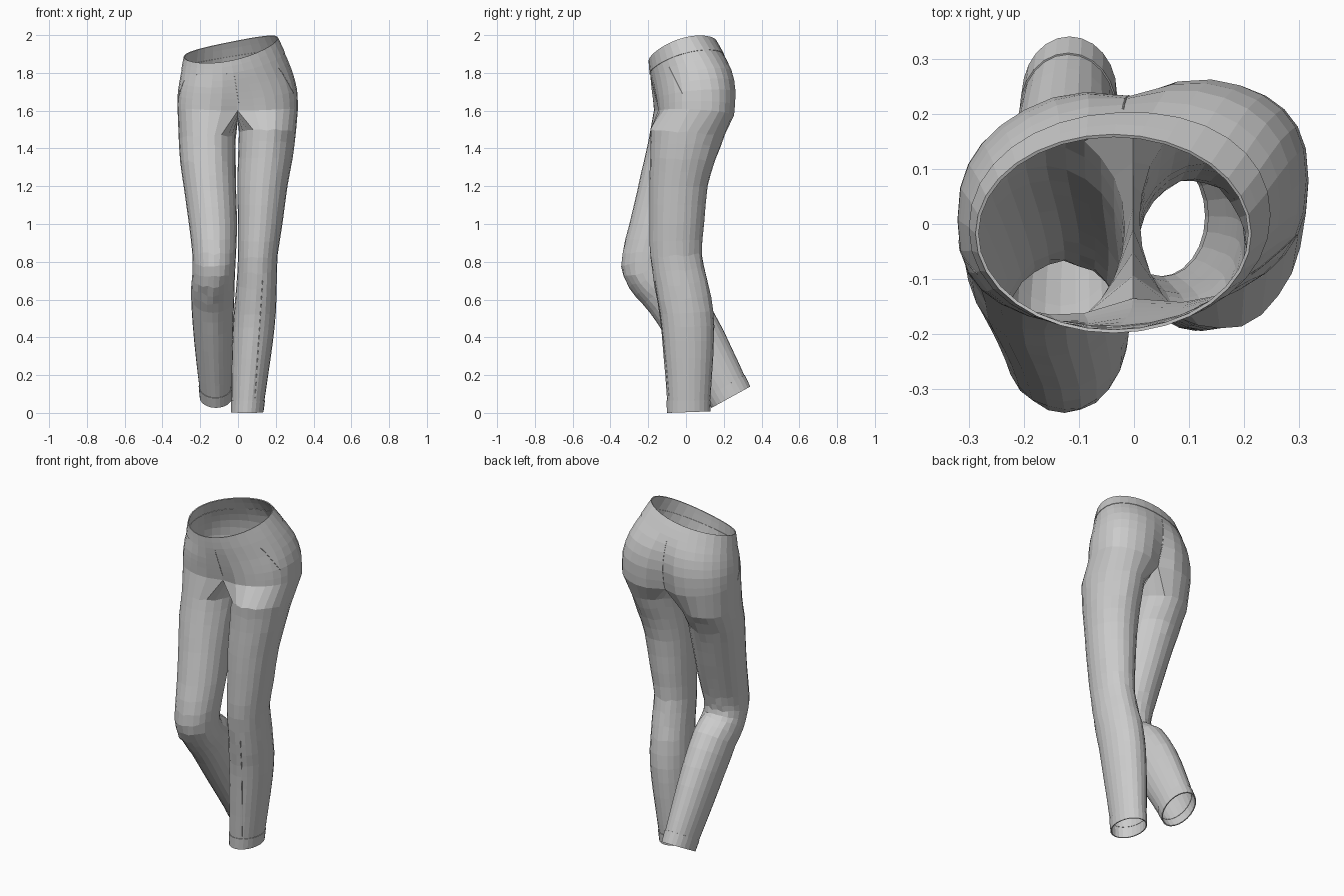
import bpy, bmesh, math, random
from mathutils import Vector
from mathutils.bvhtree import BVHTree

if "Cube" in bpy.data.objects:
    bpy.data.objects.remove(bpy.data.objects["Cube"])

random.seed(3)
NP, NL = 32, 24          # sides of the hip rings and of the leg rings
HALF = NP // 2

# Hip rings: x0, x1, front y, front z, back y, back z, side tilt, roundness, cleft, skew
HIPS = [(-.285, .21, -.195, 1.865, .16, 1.965, .05, 1, 0, 0),
        (-.297, .245, -.19, 1.80, .20, 1.89, .045, .95, 0, .02),
        (-.31, .285, -.182, 1.73, .243, 1.80, .03, .88, .015, .05),
        (-.32, .313, -.172, 1.66, .26, 1.69, .015, .82, .03, .06),
        (-.32, .317, -.165, 1.60, .25, 1.57, 0, .78, .05, .06)]
# Leg rings: x0, x1, front y, front z, back y, back z
STRAIGHT = [(.005, .307, -.19, 1.50, .205, 1.47), (0, .288, -.19, 1.35, .155, 1.34),
            (-.003, .262, -.193, 1.2, .115, 1.2), (0, .235, -.193, 1.0, .095, 1.0),
            (0, .21, -.19, .82, .085, .84), (-.008, .205, -.165, .66, .115, .70),
            (-.022, .2, -.14, .52, .145, .54), (-.03, .185, -.125, .38, .148, .38),
            (-.034, .16, -.11, .2, .138, .2), (-.035, .14, -.1, .065, .128, .065),
            (-.035, .132, -.098, 0, .126, .008)]
BENT = [(-.314, -.012, -.195, 1.47, .18, 1.44), (-.306, -.012, -.225, 1.33, .11, 1.32),
        (-.285, -.01, -.258, 1.18, .06, 1.18), (-.26, -.005, -.30, 1.0, 0, 1.0),
        (-.243, -.01, -.338, .84, -.045, .87), (-.24, -.015, -.33, .72, -.065, .79),
        (-.247, -.018, -.265, .62, -.04, .745), (-.248, -.02, -.19, .53, .04, .69),
        (-.24, -.025, -.11, .41, .15, .53), (-.222, -.03, .01, .225, .245, .34),
        (-.205, -.034, .105, .08, .308, .2), (-.2, -.034, .138, .028, .338, .138)]


def refine(specs, steps):
    """Smoothly interpolate extra rings between the given ones."""
    out = []
    for i in range(len(specs) - 1):
        quad = [specs[max(i - 1, 0)], specs[i], specs[i + 1], specs[min(i + 2, len(specs) - 1)]]
        for s in range(steps):
            t = s / steps
            out.append([.5 * (2 * b + (c - a) * t + (2 * a - 5 * b + 4 * c - d) * t * t
                              + (3 * b - a - 3 * c + d) * t ** 3) for a, b, c, d in zip(*quad)])
    return out + [list(specs[-1])]


def hip_ring(s, grow=0):
    x0, x1, yf, zf, yb, zb, tilt, e, cleft, skew = s
    x0, x1, yf, yb = x0 - grow, x1 + grow, yf - grow, yb + grow
    pts = []
    for j in range(NP):
        a = 2 * math.pi * j / NP
        sn, cs = math.sin(a), math.cos(a)
        u = math.copysign(abs(sn) ** e, sn) if abs(sn) > 1e-6 else 0
        v = math.copysign(abs(cs) ** e, cs) if abs(cs) > 1e-6 else 0
        x = (x0 + x1) / 2 + (x1 - x0) / 2 * u
        y = (yf + yb) / 2 + (yf - yb) / 2 * v + skew * u * .6
        pinch = cleft * math.exp(-(u / .22) ** 2)
        y += -pinch if v < 0 else pinch * .5
        z = (zf + zb) / 2 + (zf - zb) / 2 * v + tilt * u + .02 * u * u
        pts.append(Vector((x, y, z)))
    return pts


def leg_ring(s, side, grow=0):
    x0, x1, yf, zf, yb, zb = s
    c = Vector(((x0 + x1) / 2, (yf + yb) / 2, (zf + zb) / 2))
    h = Vector((0, (yf - yb) / 2, (zf - zb) / 2))
    h *= 1 + grow / h.length
    w = side * ((x1 - x0) / 2 + grow)
    angles = [math.radians(-30 + 15 * k) for k in range(NL)]
    return [c + Vector((w * math.sin(a), 0, 0)) + h * math.cos(a) for a in angles]


def add_ring(bm, pts):
    return [bm.verts.new(p) for p in pts]


def bridge(bm, r1, r2):
    n = len(r1)
    for i in range(n):
        bm.faces.new((r1[i], r1[(i + 1) % n], r2[(i + 1) % n], r2[i]))


def finish(name, bm, thickness):
    bmesh.ops.recalc_face_normals(bm, faces=bm.faces)
    if bm.calc_volume(signed=True) < 0:
        bmesh.ops.reverse_faces(bm, faces=bm.faces)
    me = bpy.data.meshes.new(name)
    bm.to_mesh(me)
    ob = bpy.data.objects.new(name, me)
    bpy.context.collection.objects.link(ob)
    mod = ob.modifiers.new("cloth_thickness", "SOLIDIFY")
    mod.thickness, mod.offset = thickness, -1
    return ob


def tube(name, rings, thickness=.006):
    bm = bmesh.new()
    loops = [add_ring(bm, r) for r in rings]
    for a, b in zip(loops, loops[1:]):
        bridge(bm, a, b)
    return finish(name, bm, thickness)


# Trousers: hip shell that splits at a crotch gusset into two legs
bm = bmesh.new()
hips = [add_ring(bm, hip_ring(s)) for s in refine(HIPS, 2)[2:]]
for a, b in zip(hips, hips[1:]):
    bridge(bm, a, b)
last = hips[-1]
back, front = last[HALF].co, last[0].co
gusset = []
for k in range(1, NL - HALF):
    t = k / (NL - HALF)
    p = back.lerp(front, t)
    p.z -= .04 * math.sin(math.pi * t)
    gusset.append(bm.verts.new(p))

for side, specs in ((1, STRAIGHT), (-1, BENT)):
    prev = [last[(side * j) % NP] for j in range(HALF + 1)] + gusset
    for s in refine(specs[:-1], 2):
        ring = add_ring(bm, leg_ring(s, side))
        # Cloth wrinkles near the knee and the crotch
        z = s[3]
        amp = .004 if .55 < z < .9 else .003 if z > 1.3 else .001
        if z > .15:
            for v in ring:
                v.co.y += random.uniform(-amp, amp)
                v.co.z += random.uniform(-amp, amp) * 2
        bridge(bm, prev, ring)
        prev = ring
surface = BVHTree.FromBMesh(bm)
finish("trousers", bm, .005)

# Waistband and hem cuffs
tube("waistband", [hip_ring(s, .003) for s in refine(HIPS, 2)[:3]])
tube("straight_leg_cuff", [leg_ring(s, 1, .003) for s in STRAIGHT[-2:]])
tube("bent_leg_cuff", [leg_ring(s, -1, .003) for s in BENT[-2:]])


def seam(name, start, end, direction):
    """Thin stitched line projected onto the cloth along a direction."""
    cu = bpy.data.curves.new(name, "CURVE")
    cu.dimensions, cu.bevel_depth, cu.bevel_resolution = "3D", .0018, 0
    d = Vector(direction).normalized()
    pts = []
    for i in range(13):
        p = Vector(start).lerp(Vector(end), i / 12)
        hit = surface.ray_cast(p - d, d)[0]
        if hit:
            pts.append(hit)
    sp = cu.splines.new("POLY")
    sp.points.add(len(pts) - 1)
    for q, p in zip(sp.points, pts):
        q.co = (*p, 1)
    bpy.context.collection.objects.link(bpy.data.objects.new(name, cu))


# Fly, pocket and leg seams
seam("fly_seam", (-.02, 0, 1.79), (.005, 0, 1.63), (0, 1, 0))
seam("back_seam", (-.02, 0, 1.87), (0, 0, 1.6), (0, -1, 0))
seam("right_pocket_seam", (.1, -.09, 1.83), (.1, -.02, 1.69), (-1, 0, 0))
seam("left_pocket_seam", (-.1, -.09, 1.76), (-.1, -.03, 1.62), (1, 0, 0))
seam("straight_leg_crease", (.13, 0, .7), (.09, 0, .08), (0, 1, 0))
